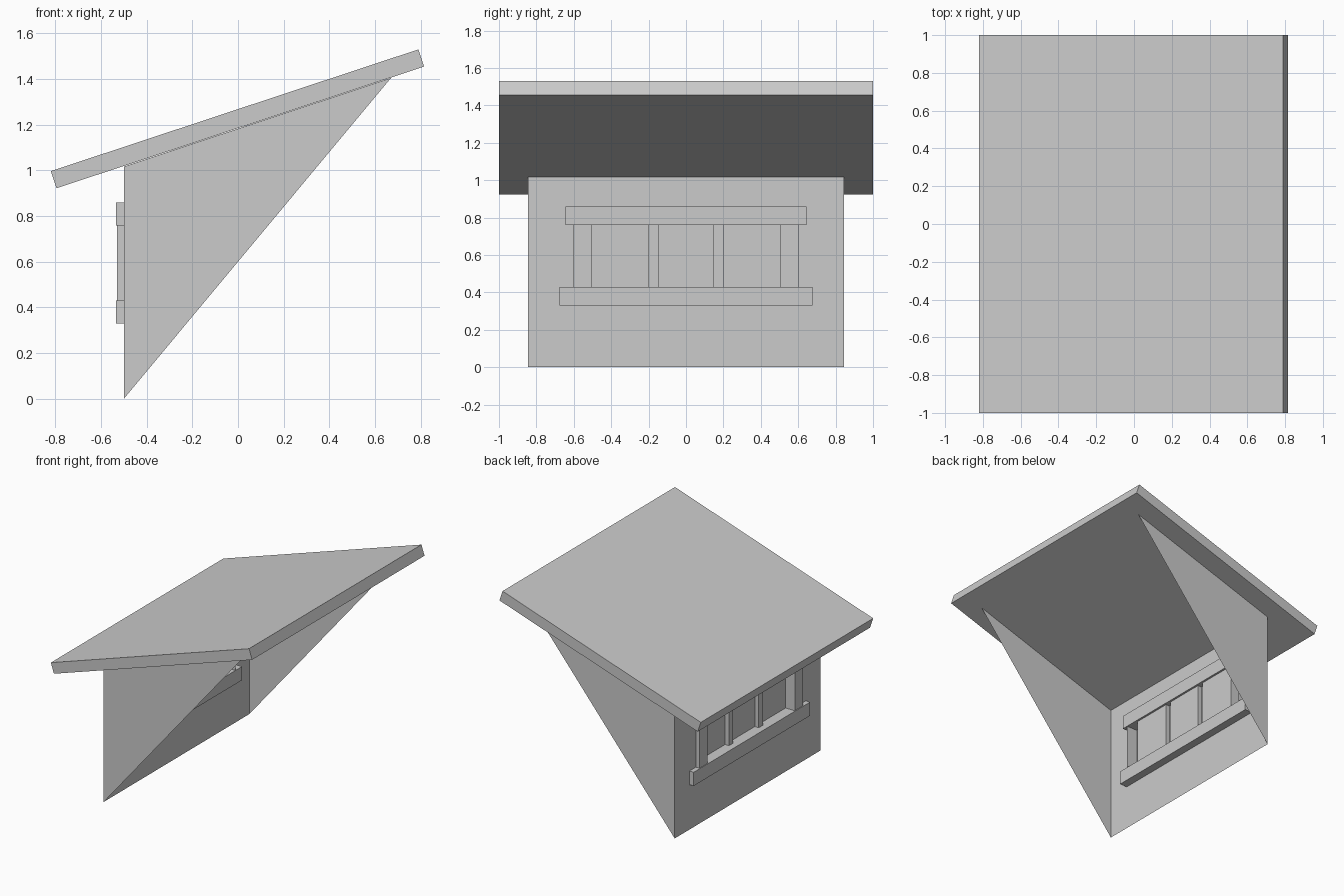
import bpy
import bmesh

if "Cube" in bpy.data.objects:
    bpy.data.objects.remove(bpy.data.objects["Cube"], do_unlink=True)

# One plain grey for the whole dormer
grey = bpy.data.materials.new("plain grey")
grey.use_nodes = True
colour = (0.6, 0.6, 0.6, 1)
grey.diffuse_color = colour
grey.node_tree.nodes["Principled BSDF"].inputs["Base Color"].default_value = colour


def finish(name, bm):
    mesh = bpy.data.meshes.new(name)
    bm.to_mesh(mesh)
    bm.free()
    mesh.materials.append(grey)
    obj = bpy.data.objects.new(name, mesh)
    bpy.context.collection.objects.link(obj)
    return obj


def face(bm, points):
    return bm.faces.new([bm.verts.new(p) for p in points])


def prism(name, profile, half_width):
    """Solid with an x-z profile, running along y."""
    bm = bmesh.new()
    base = face(bm, [(x, -half_width, z) for x, z in profile])
    top = bmesh.ops.extrude_face_region(bm, geom=[base])["geom"]
    verts = [v for v in top if isinstance(v, bmesh.types.BMVert)]
    bmesh.ops.translate(bm, verts=verts, vec=(0, 2 * half_width, 0))
    bmesh.ops.recalc_face_normals(bm, faces=bm.faces)
    return finish(name, bm)


def sheet(bm, x, y0, y1, z0, z1):
    """Upright panel facing the window side."""
    face(bm, [(x, y0, z0), (x, y0, z1), (x, y1, z1), (x, y1, z0)])


def channel(name, path, z0, z1):
    """Thin upright strip following an x-y path."""
    bm = bmesh.new()
    low = [bm.verts.new((x, y, z0)) for x, y in path]
    high = [bm.verts.new((x, y, z1)) for x, y in path]
    for i in range(len(path) - 1):
        bm.faces.new((low[i], low[i + 1], high[i + 1], high[i]))
    return finish(name, bm)


WALL_X, HALF = -0.5, 0.845
SILL, HEAD = 0.43, 0.76
EAVE = 1.017
GLASS_X = -0.455

# Sloping roof slab
prism("roof", [(-0.82, 0.997), (0.79, 1.53), (0.815, 1.455), (-0.795, 0.922)], 1.0)

# Triangular cheek walls
for side, name in ((-1, "front_cheek"), (1, "back_cheek")):
    bm = bmesh.new()
    face(bm, [(x, side * HALF, z) for x, z in
              ((WALL_X, 0), (0.67, 1.405), (WALL_X, EAVE))][::-side])
    finish(name, bm)

# Window wall around its opening
OPEN = 0.6
bm = bmesh.new()
sheet(bm, WALL_X, -HALF, HALF, 0, SILL)
sheet(bm, WALL_X, -HALF, HALF, HEAD, EAVE)
for y0, y1 in ((-HALF, -OPEN), (OPEN, HALF)):
    sheet(bm, WALL_X, y0, y1, SILL, HEAD)
finish("window_wall", bm)

# Sill and head rails
for name, z0, z1, half in (("sill", 0.33, SILL, 0.675), ("head_rail", HEAD, 0.86, 0.645)):
    prism(name, [(-0.535, z0), (-0.535, z1), (-0.44, z1), (-0.44, z0)], half)

# Window panes
for i, (y0, y1) in enumerate(((-0.505, -0.197), (-0.148, 0.148), (0.197, 0.505))):
    bm = bmesh.new()
    sheet(bm, GLASS_X, y0, y1, SILL, HEAD)
    finish(f"pane_{i + 1}", bm)

# Hollow end posts and slimmer mullions
for side, label in ((-1, "front"), (1, "back")):
    for name, inner, outer, x, back in (("post", 0.505, OPEN, -0.53, -0.44),
                                        ("mullion", 0.148, 0.197, -0.487, GLASS_X)):
        path = [(GLASS_X, inner), (x, inner), (x, outer), (back, outer)]
        path = [(px, side * py) for px, py in path][::side]
        channel(f"{label}_{name}", path, SILL, HEAD)
